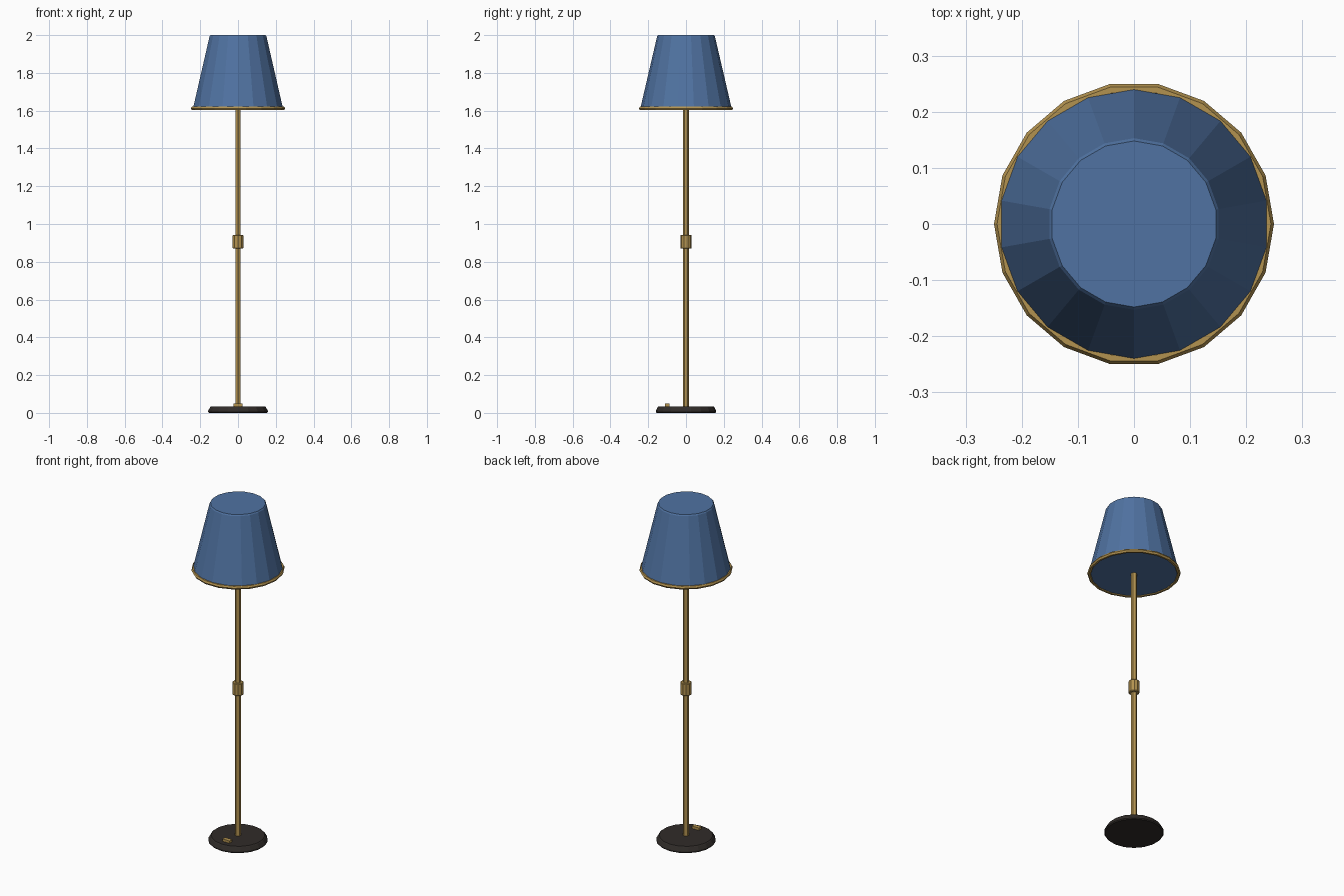
import bpy, bmesh, math

if "Cube" in bpy.data.objects:
    bpy.data.objects.remove(bpy.data.objects["Cube"])


def material(name, color):
    m = bpy.data.materials.new(name)
    m.diffuse_color = (*color, 1)
    m.use_nodes = True
    m.node_tree.nodes["Principled BSDF"].inputs["Base Color"].default_value = m.diffuse_color
    return m


BLUE = material("blue_fabric", (0.08, 0.17, 0.36))
BRASS = material("brass", (0.45, 0.29, 0.08))
DARK = material("dark_metal", (0.03, 0.025, 0.022))


def lathe(name, profile, sides, mat):
    """Closed flat-faced solid turned around z from (radius, height) points."""
    bm = bmesh.new()
    rings = []
    for r, z in profile:
        ring = []
        for i in range(sides):
            a = math.pi / 2 + i * math.tau / sides
            ring.append(bm.verts.new((r * math.cos(a), r * math.sin(a), z)))
        rings.append(ring)
    for lo, hi in zip(rings, rings[1:]):
        for i in range(sides):
            j = (i + 1) % sides
            bm.faces.new((lo[i], lo[j], hi[j], hi[i]))
    bm.faces.new(rings[0][::-1])
    bm.faces.new(rings[-1])
    mesh = bpy.data.meshes.new(name)
    bm.to_mesh(mesh)
    bm.free()
    mesh.materials.append(mat)
    ob = bpy.data.objects.new(name, mesh)
    bpy.context.collection.objects.link(ob)
    return ob


# weighted foot with softened edges
lathe("base", [(0.155, 0), (0.16, 0.005), (0.16, 0.012),
               (0.149, 0.031), (0.144, 0.035)], 18, DARK)

# slim hexagonal pole and its grip collar
lathe("pole", [(0.0165, 0.03), (0.0165, 1.62)], 6, BRASS)
lathe("pole_collar", [(0.027, 0.869), (0.03, 0.873),
                      (0.03, 0.938), (0.027, 0.942)], 10, BRASS)

# tapered shade, closed at both ends
lathe("shade", [(0.243, 1.607), (0.153, 1.993), (0.148, 2.0)], 18, BLUE)

# trim ring round the lower edge of the shade
bpy.ops.mesh.primitive_torus_add(major_segments=18, minor_segments=6,
                                 major_radius=0.241, minor_radius=0.011,
                                 location=(0, 0, 1.612))
trim = bpy.context.object
trim.name = "shade_trim"
trim.scale = (0.99, 1.005, 1)
trim.data.materials.append(BRASS)

# foot switch on the front of the base
bpy.ops.mesh.primitive_cube_add(size=1, location=(0, -0.1, 0.04))
switch = bpy.context.object
switch.name = "foot_switch"
switch.scale = (0.046, 0.024, 0.018)
switch.data.materials.append(BRASS)
